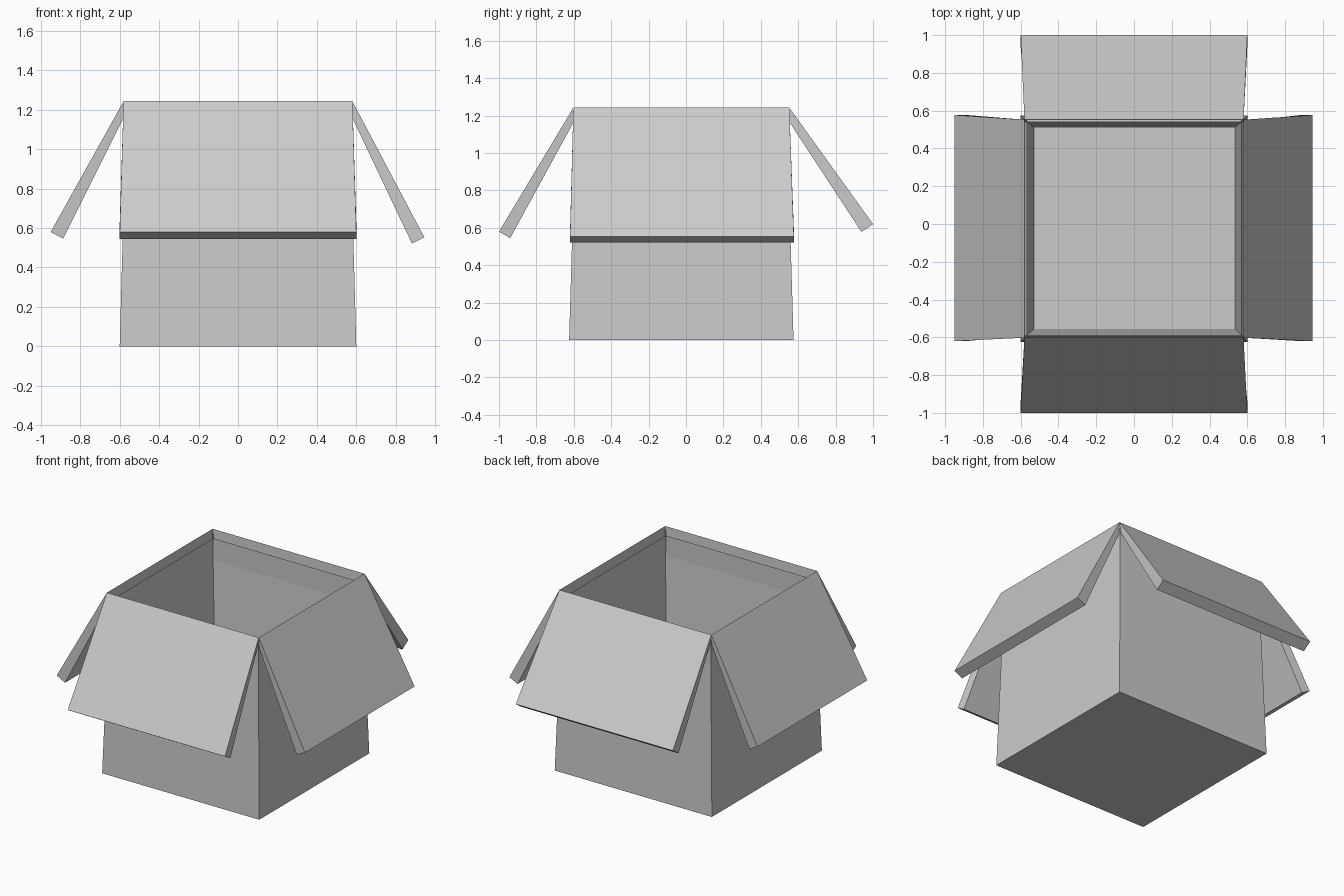
import bpy, bmesh

if "Cube" in bpy.data.objects:
    bpy.data.objects.remove(bpy.data.objects["Cube"])

bm = bmesh.new()


def ring(x0, x1, y0, y1, z):
    """Four corners, counter-clockwise from front left."""
    return [bm.verts.new(p) for p in
            ((x0, y0, z), (x1, y0, z), (x1, y1, z), (x0, y1, z))]


# carton walls: outer skin and inner skin, each from base to fold line
out_base = ring(-0.60, 0.60, -0.625, 0.575, 0.0)
out_fold = ring(-0.567, 0.567, -0.590, 0.540, 1.185)
in_base = ring(-0.53, 0.535, -0.555, 0.51, 0.065)
in_fold = ring(-0.58, 0.58, -0.602, 0.552, 1.243)

bm.faces.new(out_base[::-1])
bm.faces.new(in_base)
for i in range(4):
    j = (i + 1) % 4
    bm.faces.new((out_base[i], out_base[j], out_fold[j], out_fold[i]))
    bm.faces.new((in_base[j], in_base[i], in_fold[i], in_fold[j]))

# flap tips: (axis, upper offset, upper z, lower offset, lower z, side a, side b)
flaps = [
    (1, -1.000, 0.58, -0.940, 0.545, -0.60, 0.60),   # front
    (0, 0.945, 0.553, 0.882, 0.522, -0.62, 0.577),   # right
    (1, 1.000, 0.62, 0.938, 0.578, 0.60, -0.60),     # back
    (0, -0.950, 0.58, -0.887, 0.546, 0.577, -0.62),  # left
]
for i, (axis, u, uz, l, lz, a, b) in enumerate(flaps):
    j = (i + 1) % 4

    def tip(off, side, z):
        return bm.verts.new((off, side, z) if axis == 0 else (side, off, z))

    ua, ub = tip(u, a, uz), tip(u, b, uz)
    la, lb = tip(l, a, lz), tip(l, b, lz)
    bm.faces.new((in_fold[j], in_fold[i], ua, ub))     # upper side
    bm.faces.new((out_fold[i], out_fold[j], lb, la))   # underside
    bm.faces.new((ub, ua, la, lb))                     # tip edge
    bm.faces.new((in_fold[i], out_fold[i], la, ua))    # side edges
    bm.faces.new((out_fold[j], in_fold[j], ub, lb))

mesh = bpy.data.meshes.new("open_carton")
bm.to_mesh(mesh)
bm.free()
carton = bpy.data.objects.new("open_carton", mesh)
bpy.context.collection.objects.link(carton)
